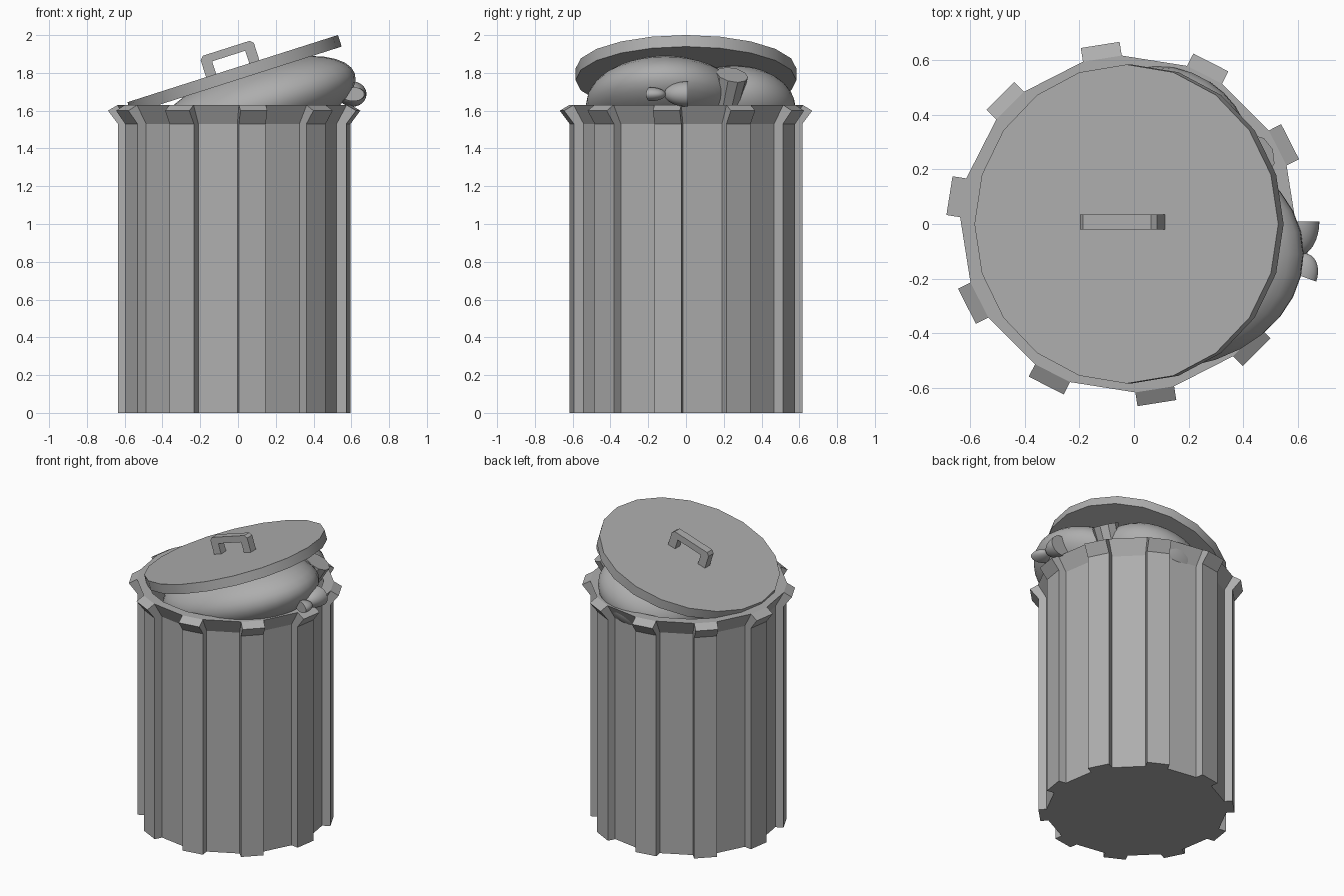
import bpy, bmesh, math
from mathutils import Matrix, Vector

if "Cube" in bpy.data.objects:
    bpy.data.objects.remove(bpy.data.objects["Cube"])

GREY = (0.42, 0.42, 0.42, 1)
mat = bpy.data.materials.new("plain grey")
mat.use_nodes = True
mat.diffuse_color = GREY
mat.node_tree.nodes["Principled BSDF"].inputs["Base Color"].default_value = GREY

TILT = Matrix.Rotation(math.radians(-17.7), 4, "Y")
LID = Matrix.Translation((-0.028, 0, 1.8225)) @ TILT


def finish(name, bm, smooth=False):
    """Turn a bmesh into a named grey object, keeping hard edges sharp."""
    bmesh.ops.remove_doubles(bm, verts=bm.verts, dist=0.0005)
    bmesh.ops.recalc_face_normals(bm, faces=bm.faces)
    for f in bm.faces:
        f.smooth = smooth
    for e in bm.edges:
        e.smooth = e.calc_face_angle(0) < 0.7
    mesh = bpy.data.meshes.new(name)
    bm.to_mesh(mesh)
    bm.free()
    mesh.materials.append(mat)
    obj = bpy.data.objects.new(name, mesh)
    bpy.context.collection.objects.link(obj)
    return obj


def ellipsoid(name, centre, radii, rotation=TILT, halved=False):
    """Smooth ellipsoid; halved keeps only its local +y side with a flat cap."""
    bm = bmesh.new()
    bmesh.ops.create_uvsphere(bm, u_segments=32, v_segments=18, radius=1)
    if halved:
        cut = bmesh.ops.bisect_plane(bm, geom=bm.verts[:] + bm.edges[:] + bm.faces[:], dist=0.001,
                                     plane_co=(0, 0, 0), plane_no=(0, 1, 0), clear_inner=True)
        rim = [g for g in cut["geom_cut"] if isinstance(g, bmesh.types.BMEdge)]
        bmesh.ops.edgeloop_fill(bm, edges=rim)
    bm.transform(Matrix.Translation(centre) @ rotation @ Matrix.Diagonal((*radii, 1)))
    return finish(name, bm, True)


# Ribbed can: one gear-shaped ring per level, lofted together
RIBS, HALF = 10, 0.072
LEVELS = [  # height, panel distance, rib distance
    (0, 0.56, 0.612), (1.53, 0.56, 0.612), (1.60, 0.598, 0.665),
    (1.63, 0.614, 0.614), (1.63, 0.55, 0.55), (1.30, 0.55, 0.55)]
bm = bmesh.new()
rings = []
for z, panel, rib in LEVELS:
    ring = []
    for i in range(RIBS):
        turn = Matrix.Rotation(math.radians(27 + 36 * i), 4, "Z")
        for r, side in ((panel, -HALF), (rib, -HALF), (rib, HALF), (panel, HALF)):
            ring.append(bm.verts.new(turn @ Vector((r, side, z)) + Vector((-0.02, 0, 0))))
    rings.append(ring)
for a, b in zip(rings, rings[1:]):
    for i in range(len(a)):
        j = (i + 1) % len(a)
        bm.faces.new((a[i], a[j], b[j], b[i]))
bm.faces.new(rings[0])
bm.faces.new(rings[-1])
finish("can_body", bm)

# Tilted twenty-sided lid
bm = bmesh.new()
bmesh.ops.create_cone(bm, cap_ends=True, segments=20, radius1=0.585, radius2=0.585,
                      depth=0.064, matrix=LID @ Matrix.Translation((0, 0, -0.032)))
finish("lid", bm, True)

# Lid handle: arch outline from mirrored halves, joined across its width
outer = [(0.148, -0.01), (0.148, 0.095), (0.13, 0.113)]
inner = [(0.092, 0.07), (0.092, -0.01)]
outline = (outer + [(-u, n) for u, n in reversed(outer)]
           + [(-u, n) for u, n in reversed(inner)] + inner)
bm = bmesh.new()
front, back = [[bm.verts.new(LID @ Vector((u, y, n))) for u, n in outline]
               for y in (-0.02, 0.035)]
bm.faces.new(front)
bm.faces.new(back)
for i in range(len(front)):
    j = (i + 1) % len(front)
    bm.faces.new((front[i], front[j], back[j], back[i]))
finish("lid_handle", bm)

# Stuffed bags under the lid
ellipsoid("large_bag", (0.1, -0.11, 1.63), (0.545, 0.42, 0.21))
ellipsoid("small_bag", (0.08, 0.255, 1.615), (0.36, 0.325, 0.205))

# Tied ends of the large bag, each rounded towards the knot and flat outside
ellipsoid("bag_knot", (0.605, 0.01, 1.688), (0.075, 0.125, 0.067),
          Matrix.Rotation(math.pi, 4, "Z"), True)
ellipsoid("bag_tail", (0.61, -0.19, 1.687), (0.062, 0.085, 0.037),
          Matrix.Rotation(math.radians(-20), 4, "Z"), True)

# Discarded cup leaning out over the rim
axis = Vector((0.43, 0.18, 0.87)).normalized()
top = Vector((0.44, 0.245, 1.79))
bm = bmesh.new()
bmesh.ops.create_cone(bm, cap_ends=True, segments=10, radius1=0.06, radius2=0.085, depth=0.36,
                      matrix=Matrix.Translation(top - axis * 0.18)
                      @ axis.to_track_quat("Z", "Y").to_matrix().to_4x4())
finish("leaning_cup", bm)
